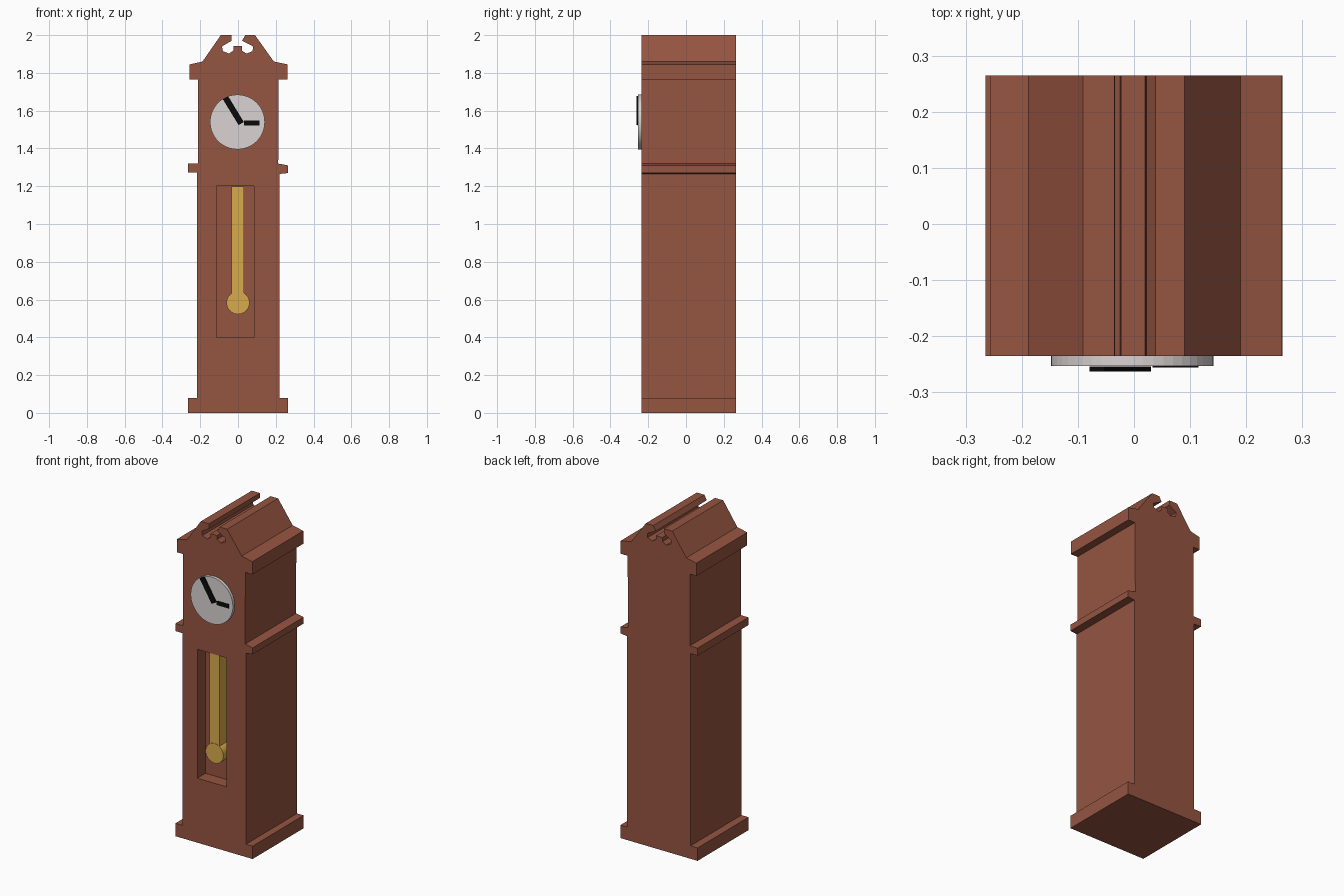
import bpy
import bmesh
import math
from mathutils import Matrix

old = bpy.data.objects.get("Cube")
if old:
    bpy.data.objects.remove(old, do_unlink=True)

FRONT, BACK = -0.235, 0.265
RECESS = FRONT + 0.08


def material(name, r, g, b):
    mat = bpy.data.materials.new(name)
    mat.use_nodes = True
    mat.diffuse_color = (r, g, b, 1)
    for node in mat.node_tree.nodes:
        if node.type == 'BSDF_PRINCIPLED':
            node.inputs["Base Color"].default_value = (r, g, b, 1)
            node.inputs["Roughness"].default_value = 0.7
    return mat


wood = material("brown wood", 0.30, 0.09, 0.053)
white = material("dial white", 0.70, 0.65, 0.645)
gold = material("pendulum gold", 0.70, 0.41, 0.07)
black = material("hand black", 0.003, 0.003, 0.003)


def extrude_outline(name, outline, y0, y1, mat):
    """Solid made by sweeping an x-z outline from y0 back to y1."""
    bm = bmesh.new()
    face = bm.faces.new([bm.verts.new((x, y0, z)) for x, z in outline])
    swept = bmesh.ops.extrude_face_region(bm, geom=[face])
    moved = [v for v in swept["geom"] if isinstance(v, bmesh.types.BMVert)]
    bmesh.ops.translate(bm, verts=moved, vec=(0, y1 - y0, 0))
    bmesh.ops.recalc_face_normals(bm, faces=bm.faces)
    mesh = bpy.data.meshes.new(name)
    bm.to_mesh(mesh)
    bm.free()
    mesh.materials.append(mat)
    obj = bpy.data.objects.new(name, mesh)
    bpy.context.collection.objects.link(obj)
    return obj


def box(x0, x1, z0, z1):
    return [(x0, z0), (x1, z0), (x1, z1), (x0, z1)]


def circle(cx, cz, radius, sides):
    steps = [2 * math.pi * i / sides for i in range(sides)]
    return [(cx + radius * math.cos(a), cz + radius * math.sin(a)) for a in steps]


def bar(xa, za, xb, zb, width):
    """Slanted rectangle around the line from a to b."""
    length = math.hypot(xb - xa, zb - za)
    nx, nz = -(zb - za) / length * width / 2, (xb - xa) / length * width / 2
    return [(xa + nx, za + nz), (xb + nx, zb + nz), (xb - nx, zb - nz), (xa - nx, za - nz)]


# Case: plinth, trunk, waist moulding, hood and scrolled pediment in one outline
right_side = [
    (0.265, 0), (0.265, 0.08), (0.22, 0.08), (0.22, 1.265),
    (0.265, 1.27), (0.265, 1.31), (0.213, 1.32), (0.215, 1.765),
    (0.263, 1.765), (0.263, 1.845), (0.19, 1.86), (0.09, 2.0)]
scroll_right = [
    (0.038, 2.0), (0.022, 1.97), (0.08, 1.94), (0.077, 1.915),
    (0.045, 1.902), (0.021, 1.918)]
post = [(0.02, 1.942), (-0.023, 1.942)]
scroll_left = [
    (-0.025, 1.918), (-0.048, 1.902), (-0.08, 1.915), (-0.085, 1.94),
    (-0.034, 1.97), (-0.035, 2.0)]
left_side = [
    (-0.091, 2.0), (-0.188, 1.86), (-0.256, 1.845), (-0.256, 1.765),
    (-0.212, 1.765), (-0.212, 1.32), (-0.265, 1.32), (-0.265, 1.273),
    (-0.216, 1.273), (-0.216, 0.08), (-0.265, 0.08), (-0.265, 0)]
case = extrude_outline("clock_case", right_side + scroll_right + post + scroll_left + left_side,
                       FRONT, BACK, wood)

# Pendulum recess cut into the trunk
cutter = extrude_outline("recess_cutter", box(-0.115, 0.085, 0.4, 1.2),
                         FRONT - 0.1, RECESS, wood)
cutter.hide_render = True
cut = case.modifiers.new("recess", 'BOOLEAN')
cut.operation = 'DIFFERENCE'
cut.solver = 'EXACT'
cut.object = cutter
bpy.context.view_layer.objects.active = case
bpy.ops.object.modifier_apply(modifier=cut.name)
bpy.data.objects.remove(cutter, do_unlink=True)

# Pendulum
extrude_outline("pendulum_rod", box(-0.034, 0.032, 0.6, 1.199), FRONT + 0.006, RECESS, gold)
extrude_outline("pendulum_bob", circle(0, 0.583, 0.061, 32), FRONT + 0.004, RECESS, gold)

# Dial and hands
extrude_outline("dial", circle(-0.003, 1.54, 0.145, 48), -0.253, FRONT + 0.005, white)
extrude_outline("minute_hand", bar(-0.066, 1.668, 0.017, 1.532, 0.032), -0.263, -0.254, black)
extrude_outline("hour_hand", box(0.033, 0.115, 1.522, 1.548), -0.256, -0.25, black)
